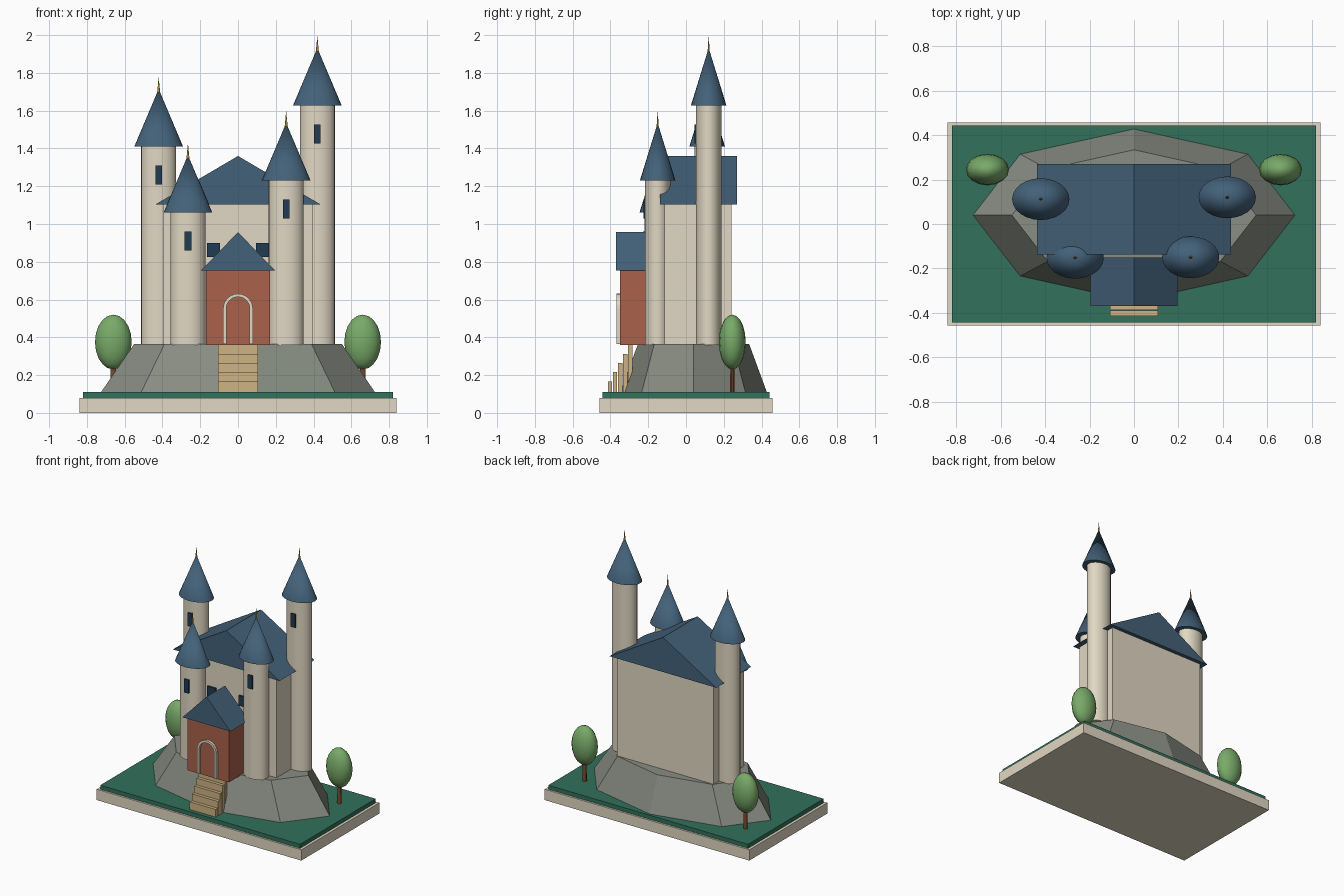
import bpy, bmesh
from math import pi, sin, cos
from mathutils import Matrix, Vector

if "Cube" in bpy.data.objects:
    bpy.data.objects.remove(bpy.data.objects["Cube"])

YS = 0.73  # round parts are squashed front to back


def mat(name, rgb):
    m = bpy.data.materials.new(name)
    m.diffuse_color = [c ** 2.2 for c in rgb] + [1]
    m.use_nodes = True
    m.node_tree.nodes["Principled BSDF"].inputs["Base Color"].default_value = m.diffuse_color
    return m


CREAM = mat("cream", (0.88, 0.84, 0.76))
BLUE = mat("roof_blue", (0.27, 0.38, 0.47))
GRASS = mat("grass", (0.21, 0.44, 0.36))
ROCK = mat("rock", (0.53, 0.55, 0.51))
BRICK = mat("brick", (0.66, 0.38, 0.30))
SAND = mat("sandstone", (0.80, 0.70, 0.51))
DARK = mat("window_dark", (0.15, 0.24, 0.32))
GOLD = mat("gold", (0.80, 0.63, 0.28))
LEAF = mat("leaf", (0.47, 0.66, 0.41))
WOOD = mat("wood", (0.49, 0.29, 0.19))


def finish(name, bm, material, smooth=False):
    bmesh.ops.recalc_face_normals(bm, faces=bm.faces)
    me = bpy.data.meshes.new(name)
    bm.to_mesh(me)
    bm.free()
    ob = bpy.data.objects.new(name, me)
    bpy.context.collection.objects.link(ob)
    me.materials.append(material)
    if smooth:
        bpy.ops.object.select_all(action='DESELECT')
        ob.select_set(True)
        bpy.context.view_layer.objects.active = ob
        bpy.ops.object.shade_smooth_by_angle(angle=0.6)
    return ob


def box(name, x, y, z, material):
    """Box from (min, max) ranges."""
    bm = bmesh.new()
    mid = Vector([(a + b) / 2 for a, b in (x, y, z)])
    size = [b - a for a, b in (x, y, z)]
    bmesh.ops.create_cube(bm, size=1, matrix=Matrix.Translation(mid) @ Matrix.Diagonal((*size, 1)))
    return finish(name, bm, material)


def cone(name, x, y, z, r1, r2, material, sides=24, ys=YS, smooth=True):
    """Cylinder or cone standing between the two heights in z."""
    bm = bmesh.new()
    m = Matrix.Translation((x, y, sum(z) / 2)) @ Matrix.Diagonal((1, ys, 1, 1))
    bmesh.ops.create_cone(bm, cap_ends=True, segments=sides, radius1=r1, radius2=r2,
                          depth=z[1] - z[0], matrix=m)
    bmesh.ops.remove_doubles(bm, verts=bm.verts, dist=1e-5)
    return finish(name, bm, material, smooth)


def gable(name, half, y, z, material):
    """Triangular roof prism with its ridge along y."""
    bm = bmesh.new()
    f = bm.faces.new([bm.verts.new(p) for p in
                      ((-half, y[0], z[0]), (half, y[0], z[0]), (0, y[0], z[1]))])
    ext = bmesh.ops.extrude_face_region(bm, geom=[f])["geom"]
    bmesh.ops.translate(bm, vec=(0, y[1] - y[0], 0),
                        verts=[v for v in ext if isinstance(v, bmesh.types.BMVert)])
    return finish(name, bm, material)


# Base, lawn and rocky mound
box("base", (-.84, .84), (-.457, .457), (0, .08), CREAM)
box("lawn", (-.82, .82), (-.443, .443), (.08, .11), GRASS)
mound = cone("mound", 0, .04, (.11, .365), .725, .55, ROCK, 8, .535, False)

# Keep with gabled roof and front windows
box("keep_wall", (-.397, .397), (-.115, .242), (.36, 1.105), CREAM)
gable("keep_roof", .438, (-.138, .27), (1.103, 1.36), BLUE)
for s in (-1, 1):
    box("keep_window", (s * .13 - .035, s * .13 + .035), (-.128, -.11), (.825, .9), DARK)

# Towers: x, y, wall top
for x, y, top in ((-.42, .112, 1.41), (-.265, -.152, 1.06), (.255, -.15, 1.23), (.42, .12, 1.627)):
    cone("tower_wall", x, y, (.36, top), .093, .093, CREAM)
    cone("tower_roof", x, y, (top, top + .305), .129, 0, BLUE)
    cone("tower_finial", x, y, (top + .285, top + .37), .008, 0, GOLD, 8)
    box("tower_window", (x - .018, x + .018), (y - .076, y - .055), (top - .2, top - .1), DARK)

# Gatehouse
box("gatehouse_wall", (-.17, .17), (-.35, -.17), (.36, .757), BRICK)
gable("gatehouse_roof", .197, (-.37, -.152), (.753, .957), BLUE)

# Door arch: square section swept along two posts and a half circle
bm = bmesh.new()
path = [(.079, .365, 1, 0)] + [(.079 * cos(a), .552 + .079 * sin(a), cos(a), sin(a))
                               for a in (i * pi / 12 for i in range(13))] + [(-.079, .365, -1, 0)]
rings = []
for x, z, nx, nz in path:
    w = .017
    rings.append([bm.verts.new(p) for p in ((x, -.368, z), (x, -.345, z),
                 (x - w * nx, -.345, z - w * nz), (x - w * nx, -.368, z - w * nz))])
for a, b in zip(rings, rings[1:]):
    for i in range(4):
        bm.faces.new((a[i], a[i - 1], b[i - 1], b[i]))
bm.faces.new(rings[0])
bm.faces.new(rings[-1])
finish("door_arch", bm, CREAM)

# Front steps
for i in range(5):
    y = -.414 + .0265 * i
    box("step", (-.107, .107), (y, y + .0235), (.11, .167 + .0485 * i), SAND)

# Trees
for s in (-1, 1):
    x, y = s * .66, .245
    cone("tree_trunk", x, y, (.11, .26), .016, .014, WOOD, 10)
    bm = bmesh.new()
    bmesh.ops.create_uvsphere(bm, u_segments=16, v_segments=10, radius=1,
                              matrix=Matrix.Translation((x, y, .375)) @ Matrix.Diagonal((.097, .071, .145, 1)))
    finish("tree_crown", bm, LEAF, True)
